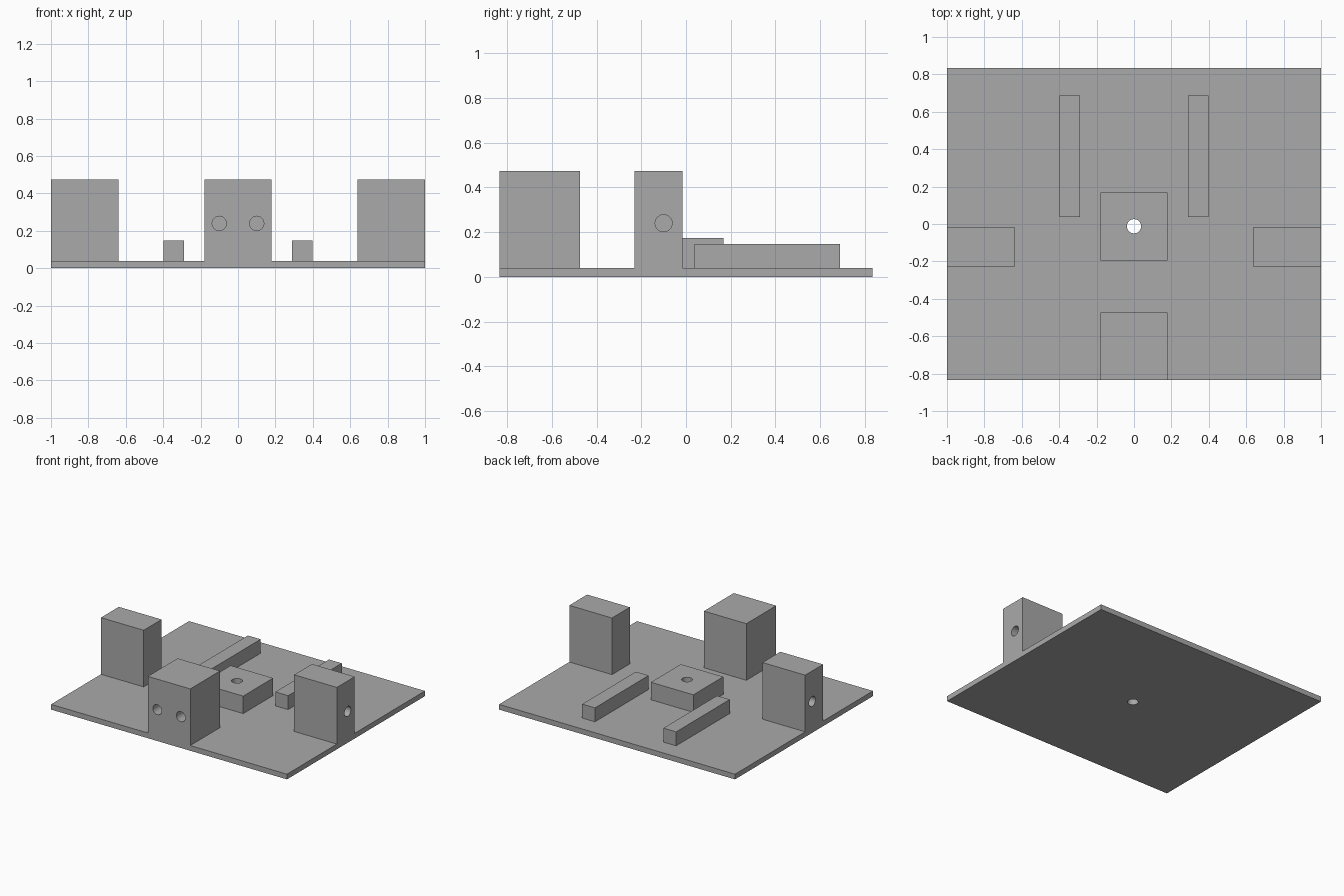
import bpy
from math import pi

if "Cube" in bpy.data.objects:
    bpy.data.objects.remove(bpy.data.objects["Cube"], do_unlink=True)

grey = bpy.data.materials.new("plain grey")
grey.use_nodes = True
colour = (0.4, 0.4, 0.4, 1)
grey.diffuse_color = colour
grey.node_tree.nodes["Principled BSDF"].inputs["Base Color"].default_value = colour

PLATE_TOP = 0.04
BLOCK_TOP = 0.474
HALF_Y = 0.835
HOLE_Z = 0.24
HOLE_RADIUS = 0.038
HOLE_DEPTH = 0.24


def box(name, low, high):
    """Box spanning two opposite corners."""
    centre = [(a + b) / 2 for a, b in zip(low, high)]
    bpy.ops.mesh.primitive_cube_add(size=1, location=centre)
    part = bpy.context.object
    part.name = name
    part.scale = [b - a for a, b in zip(low, high)]
    bpy.ops.object.transform_apply(location=False, rotation=False, scale=True)
    part.data.materials.append(grey)
    return part


def drill(part, name, location, rotation=(0, 0, 0), depth=HOLE_DEPTH):
    """Round hole reaching half of twice the depth to each side of location."""
    bpy.ops.mesh.primitive_cylinder_add(
        vertices=48, radius=HOLE_RADIUS, depth=2 * depth,
        location=location, rotation=rotation)
    cutter = bpy.context.object
    cutter.name = name + "_cutter"
    cutter.data.materials.append(grey)
    cutter.hide_render = True
    cutter.hide_set(True)
    cut = part.modifiers.new(name, "BOOLEAN")
    cut.operation = "DIFFERENCE"
    cut.solver = "EXACT"
    cut.object = cutter


# Base plate and raised centre pad, with one hole through both
plate = box("base_plate", (-1, -HALF_Y, 0), (1, HALF_Y, PLATE_TOP))
pad = box("centre_pad", (-0.18, -0.194, PLATE_TOP), (0.18, 0.168, 0.174))
for part in (plate, pad):
    drill(part, part.name + "_hole", (0, -0.012, 0.1))

# Front block with two blind holes
front = box("front_block", (-0.18, -HALF_Y, PLATE_TOP), (0.18, -0.474, BLOCK_TOP))
for side, x in (("left", 0.1), ("right", -0.1)):
    drill(front, f"front_{side}_hole", (x, -HALF_Y, HOLE_Z), (pi / 2, 0, 0))

# Mirrored side blocks, each with a blind hole, and rear rails
for side, s in (("left", 1), ("right", -1)):
    x_in, x_out = sorted((s * 0.638, s))
    block = box(f"{side}_block", (x_in, -0.231, PLATE_TOP), (x_out, -0.015, BLOCK_TOP))
    drill(block, f"{side}_hole", (s, -0.1, HOLE_Z), (0, pi / 2, 0))
    x_in, x_out = sorted((s * 0.29, s * 0.398))
    box(f"{side}_rail", (x_in, 0.038, PLATE_TOP), (x_out, 0.688, 0.147))

# Smooth hole walls with crisp edges
for part in (plate, pad, front, *(bpy.data.objects[n] for n in ("left_block", "right_block"))):
    bpy.ops.object.select_all(action="DESELECT")
    part.select_set(True)
    bpy.context.view_layer.objects.active = part
    for modifier in list(part.modifiers):
        bpy.ops.object.modifier_apply(modifier=modifier.name)
    bpy.ops.object.shade_smooth_by_angle(angle=pi / 6)

# Spent cutters
for helper in [o for o in bpy.data.objects if o.name.endswith("_cutter")]:
    bpy.data.objects.remove(helper, do_unlink=True)
